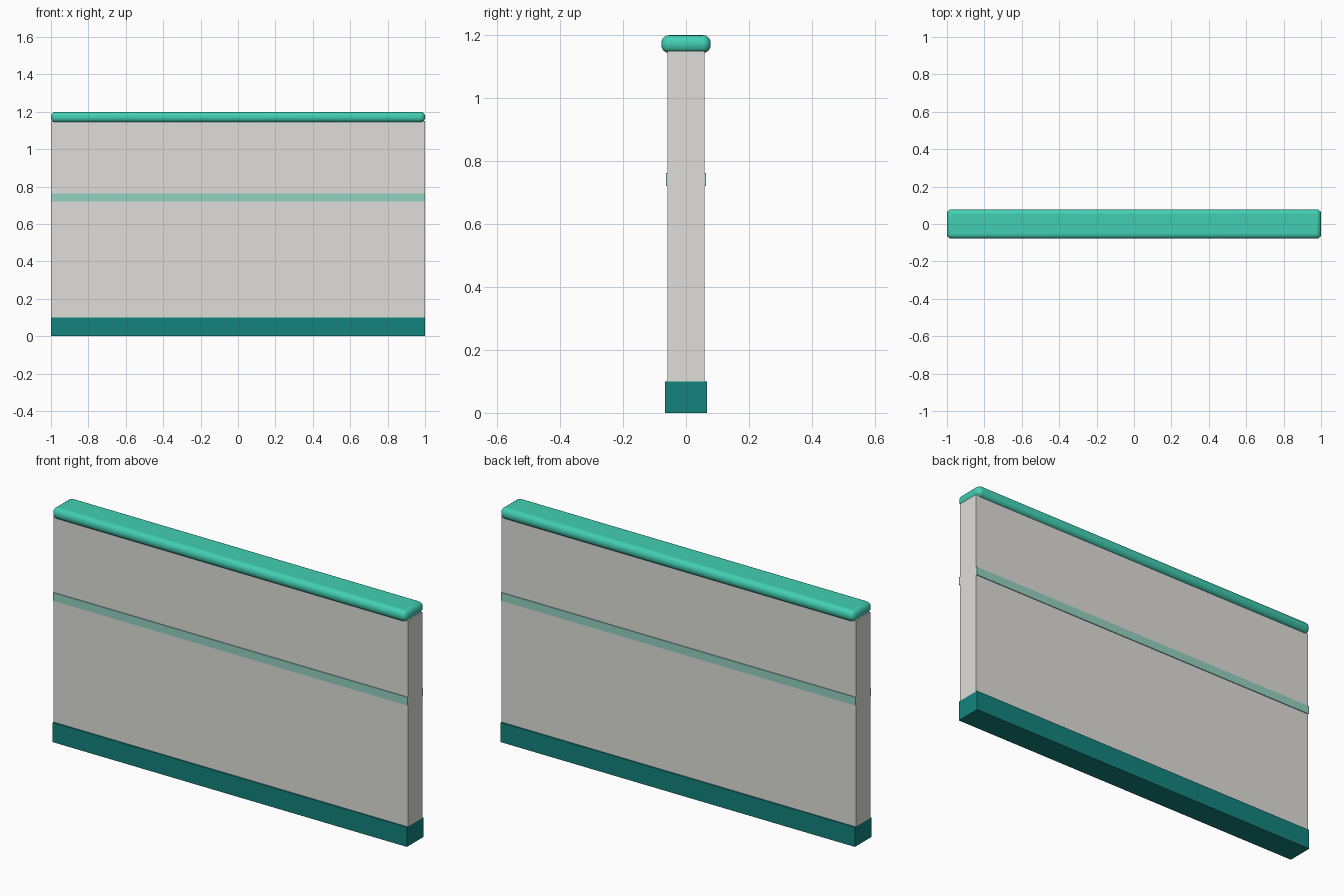
import bpy

if "Cube" in bpy.data.objects:
    bpy.data.objects.remove(bpy.data.objects["Cube"])


def material(name, rgb):
    # convert display colour (0-255) to linear
    mat = bpy.data.materials.new(name)
    mat.diffuse_color = [(c / 255) ** 2.2 for c in rgb] + [1.0]
    mat.use_nodes = True
    mat.node_tree.nodes["Principled BSDF"].inputs["Base Color"].default_value = mat.diffuse_color
    return mat


def box(name, width, depth, z0, z1, mat, y=0.0):
    bpy.ops.mesh.primitive_cube_add(size=1, location=(0, y, (z0 + z1) / 2))
    ob = bpy.context.object
    ob.name = name
    ob.scale = (width, depth, z1 - z0)
    bpy.ops.object.transform_apply(location=False, rotation=False, scale=True)
    ob.data.materials.append(mat)
    return ob


panel_mat = material("panel_offwhite", (222, 221, 215))
base_mat = material("base_teal", (26, 130, 125))
cap_mat = material("cap_turquoise", (68, 206, 178))
stripe_mat = material("stripe_mint", (147, 208, 193))

# Main wall panel and its slightly wider plinth
box("wall_panel", 2.0, 0.118, 0.1, 1.15, panel_mat)
box("base_plinth", 2.0, 0.132, 0.0, 0.1, base_mat)

# Thin raised stripe on each face
for name, side in (("front_stripe", -1), ("back_stripe", 1)):
    box(name, 2.0, 0.006, 0.72, 0.762, stripe_mat, y=side * 0.060)

# Rounded top rail
rail = box("top_rail", 2.0, 0.157, 1.143, 1.2, cap_mat)
bevel = rail.modifiers.new("rounding", 'BEVEL')
bevel.width = 0.025
bevel.segments = 4
bpy.ops.object.shade_smooth_by_angle()
